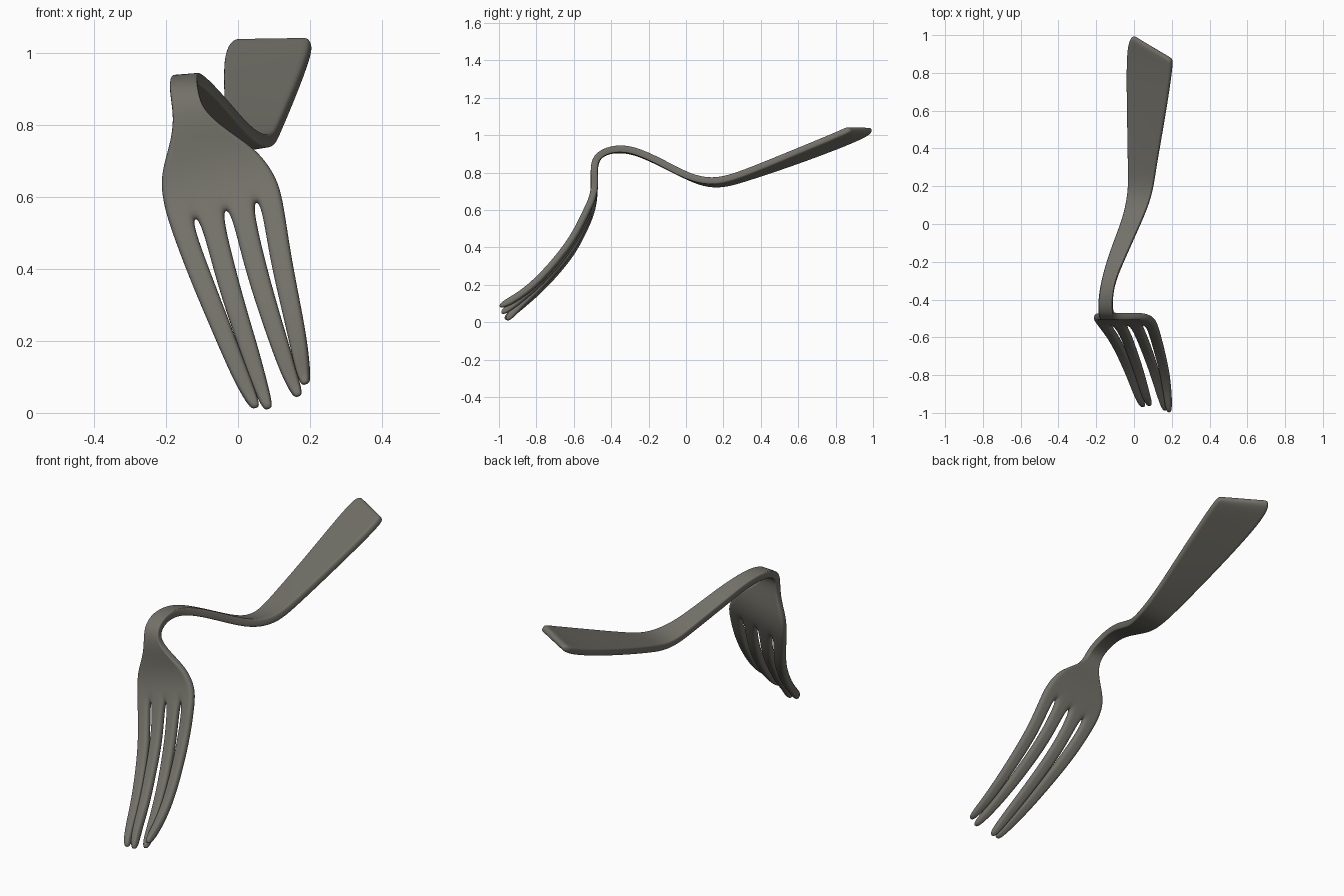
import bpy, bmesh
from mathutils import Vector

# Ribbon rows (left edge, right edge), from handle end through neck to the slot roots
ROWS = [
    ((-.005, 1.0, 1.035), (.200, .872, 1.035)),
    ((-.042, .955, .995), (.209, .845, 1.018)),
    ((-.037, .60, .860), (.165, .56, .900)),
    ((-.032, .30, .762), (.118, .30, .792)),
    ((-.030, .20, .735), (.102, .18, .755)),
    ((-.042, .11, .738), (.070, .08, .758)),
    ((-.065, .015, .775), (.028, -.015, .790)),
    ((-.122, -.13, .850), (-.042, -.17, .875)),
    ((-.170, -.28, .920), (-.098, -.30, .930)),
    ((-.190, -.40, .925), (-.114, -.40, .928)),
    ((-.190, -.475, .890), (-.110, -.475, .892)),
    ((-.178, -.492, .820), (-.098, -.492, .840)),
    ((-.188, -.490, .750), (-.020, -.490, .780)),
    ((-.217, -.492, .660), (.055, -.487, .730)),
    ((-.210, -.505, .590), (.102, -.500, .665)),
    ((-.192, -.530, .522), (.124, -.528, .608)),
]
# Tine centre lines: (x, z) at each station, then the tip point
STATIONS = [-.60, -.70, -.80, -.90]
WIDTHS = [.063, .058, .053, .046, .030]
TINES = [
    ([(-.107, .385), (-.057, .262), (-.015, .158), (.020, .075)], (.050, -.970, .014)),
    ([(-.038, .400), (-.003, .280), (.033, .170), (.060, .080)], (.085, -.962, .010)),
    ([(.042, .430), (.080, .300), (.114, .195), (.142, .110)], (.168, -.990, .046)),
    ([(.115, .448), (.142, .320), (.165, .212), (.178, .133)], (.187, -1.0, .082)),
]
ACROSS = Vector((.95, 0, .30))
GAP = .075
TINE = (1 - 3 * GAP) / 4

# Three columns per tine, so the gap strips fall between them
fractions = [i * (TINE + GAP) + k * TINE / 2 for i in range(4) for k in range(3)]

bm = bmesh.new()


def bridge(a, b):
    for i in range(len(a) - 1):
        bm.faces.new((a[i], a[i + 1], b[i + 1], b[i]))


# Handle, neck and head as one ribbon
last = None
for left, right in ROWS:
    l, r = Vector(left), Vector(right)
    row = [bm.verts.new(l.lerp(r, f)) for f in fractions]
    if last:
        bridge(last, row)
    last = row

# Four tines continuing from the head
for i, (path, tip) in enumerate(TINES):
    points = [Vector((x, y, z)) for (x, z), y in zip(path, STATIONS)] + [Vector(tip)]
    prev = last[i * 3:i * 3 + 3]
    for p, w in zip(points, WIDTHS):
        row = [bm.verts.new(p + ACROSS * w * k) for k in (-.5, 0, .5)]
        bridge(prev, row)
        prev = row

bmesh.ops.recalc_face_normals(bm, faces=bm.faces)
for f in bm.faces:
    f.smooth = True
mesh = bpy.data.meshes.new("bent_fork")
bm.to_mesh(mesh)
bm.free()
fork = bpy.data.objects.new("bent_fork", mesh)
bpy.context.collection.objects.link(fork)

# Metal thickness and rounded edges
solid = fork.modifiers.new("thickness", 'SOLIDIFY')
solid.thickness = .038
solid.offset = 0
sub = fork.modifiers.new("rounding", 'SUBSURF')
sub.levels = sub.render_levels = 3

# Tarnished metal
metal = bpy.data.materials.new("tarnished_metal")
metal.diffuse_color = (.17, .165, .14, 1)
mesh.materials.append(metal)
